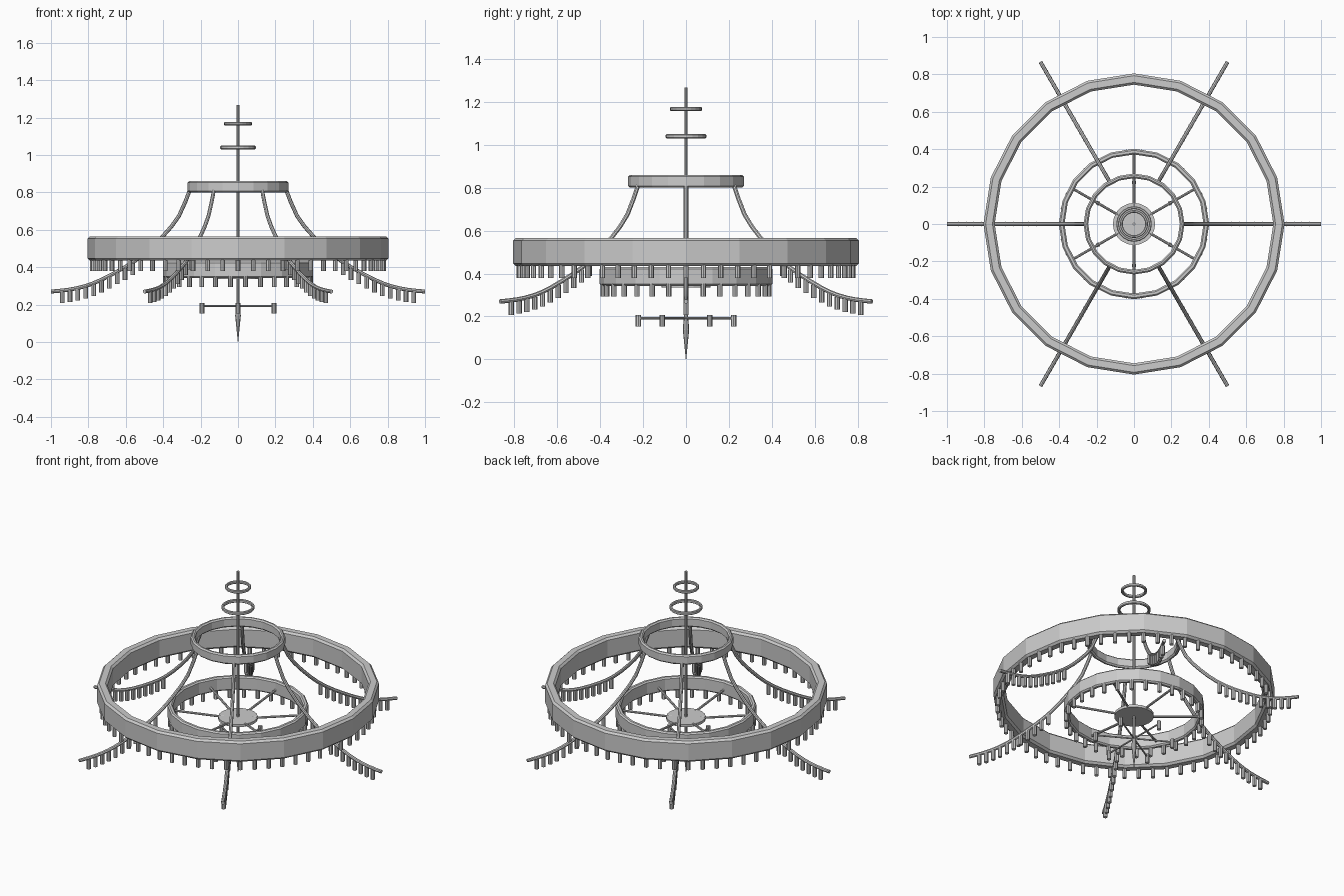
import bpy, bmesh, math
from mathutils import Vector, Matrix

if "Cube" in bpy.data.objects:
    bpy.data.objects.remove(bpy.data.objects["Cube"])


def finish(name, bm, smooth=False):
    bmesh.ops.recalc_face_normals(bm, faces=bm.faces)
    me = bpy.data.meshes.new(name)
    bm.to_mesh(me)
    bm.free()
    ob = bpy.data.objects.new(name, me)
    bpy.context.collection.objects.link(ob)
    if smooth:
        for o in bpy.context.selected_objects:
            o.select_set(False)
        ob.select_set(True)
        bpy.context.view_layer.objects.active = ob
        bpy.ops.object.shade_smooth_by_angle(angle=math.radians(35))
    return ob


def ring(name, r_in, r_out, z0, z1, sides=20, c=0.008):
    """Polygonal ring with chamfered cross-section."""
    prof = [(r_out - c, z0), (r_out, z0 + c), (r_out, z1 - c), (r_out - c, z1),
            (r_in + c, z1), (r_in, z1 - c), (r_in, z0 + c), (r_in + c, z0)]
    bm = bmesh.new()
    loops = []
    for i in range(sides):
        a = 2 * math.pi * i / sides
        loops.append([bm.verts.new((r * math.cos(a), r * math.sin(a), z)) for r, z in prof])
    n = len(prof)
    for i in range(sides):
        A, B = loops[i], loops[(i + 1) % sides]
        for j in range(n):
            bm.faces.new((A[j], B[j], B[(j + 1) % n], A[(j + 1) % n]))
    return finish(name, bm)


def rod(bm, a, b, r1, r2=None, sides=8):
    a, b = Vector(a), Vector(b)
    d = b - a
    m = Matrix.Translation((a + b) / 2) @ d.to_track_quat('Z', 'Y').to_matrix().to_4x4()
    bmesh.ops.create_cone(bm, cap_ends=True, segments=sides, radius1=r1,
                          radius2=r1 if r2 is None else r2, depth=d.length, matrix=m)


def polar(r, deg, z):
    a = math.radians(deg)
    return (r * math.cos(a), r * math.sin(a), z)


def drops(name, count, r, z0, z1, start=0, rad=0.0125):
    """Circle of hanging drops."""
    bm = bmesh.new()
    for i in range(count):
        t = start + 360 * i / count
        rod(bm, polar(r, t, z0), polar(r, t, z1), rad)
    return finish(name, bm, True)


# rings and their hanging drops
ring("outer_ring", 0.745, 0.805, 0.435, 0.565, c=0.012)
ring("inner_ring", 0.372, 0.402, 0.343, 0.43)
ring("crown_ring", 0.245, 0.27, 0.80, 0.86)
ring("stem_ring_lower", 0.08, 0.095, 1.03, 1.05, c=0.004)
ring("stem_ring_upper", 0.06, 0.075, 1.158, 1.176, c=0.004)
drops("outer_drops", 60, 0.778, 0.38, 0.445)
drops("inner_drops", 30, 0.388, 0.293, 0.353)

# stem, hub and bottom finial
bm = bmesh.new()
rod(bm, (0, 0, 0.2), (0, 0, 1.266), 0.008)
finish("stem", bm, True)
bm = bmesh.new()
rod(bm, (0, 0, 0.336), (0, 0, 0.352), 0.113, sides=20)
finish("hub", bm)
bm = bmesh.new()
rod(bm, (0, 0, 0.14), (0, 0, 0.22), 0.015, 0.008)
rod(bm, (0, 0, 0), (0, 0, 0.14), 0.001, 0.015)
finish("finial", bm, True)

# hub spokes and the lower tier with its drops
hub, low = bmesh.new(), bmesh.new()
for k in range(6):
    t = 30 + 60 * k
    rod(hub, polar(0.08, t, 0.345), polar(0.38, t, 0.375), 0.007)
    rod(low, polar(0, t, 0.192), polar(0.225, t, 0.192), 0.005)
finish("hub_spokes", hub, True)
finish("lower_spokes", low, True)
drops("lower_drops", 6, 0.222, 0.153, 0.208, start=30)

# swept arms: (radius, height) path
PATH = [(0.255, 0.82), (0.315, 0.675), (0.40, 0.568), (0.50, 0.472), (0.60, 0.403),
        (0.73, 0.333), (0.82, 0.298), (0.91, 0.279), (1.0, 0.27)]


def catmull(p, i, t):
    a, b, c, d = (Vector(p[max(0, min(len(p) - 1, i + k))]) for k in (-1, 0, 1, 2))
    return 0.5 * (2 * b + (c - a) * t + (2 * a - 5 * b + 4 * c - d) * t * t
                  + (3 * b - a - 3 * c + d) * t ** 3)


pts = [catmull(PATH, i, t) for i in range(len(PATH) - 1) for t in (0, 0.5)] + [Vector(PATH[-1])]


def height(r):
    for p, q in zip(pts, pts[1:]):
        if p.x <= r <= q.x:
            return p.y + (q.y - p.y) * (r - p.x) / (q.x - p.x)
    return pts[-1].y


for k in range(6):
    deg = 60 * k
    side = Vector(polar(1, deg + 90, 0))
    bm = bmesh.new()
    loops = []
    for i, p in enumerate(pts):
        d = (pts[min(i + 1, len(pts) - 1)] - pts[max(i - 1, 0)]).normalized()
        up = Vector(polar(-d.y, deg, d.x))
        loops.append([bm.verts.new(Vector(polar(p.x, deg, p.y)) + 0.0105 * (
            side * math.cos(j * math.pi / 4) + up * math.sin(j * math.pi / 4))) for j in range(8)])
    for A, B in zip(loops, loops[1:]):
        for j in range(8):
            bm.faces.new((A[j], A[(j + 1) % 8], B[(j + 1) % 8], B[j]))
    bm.faces.new(loops[0])
    bm.faces.new(loops[-1])
    finish(f"arm_{k + 1}", bm, True)
    # drops hanging along the arm
    bm = bmesh.new()
    for i in range(11):
        r = 0.52 + 0.042 * i
        z = height(r) - 0.008
        rod(bm, polar(r, deg, z - 0.06), polar(r, deg, z), 0.0125)
    finish(f"arm_drops_{k + 1}", bm, True)
